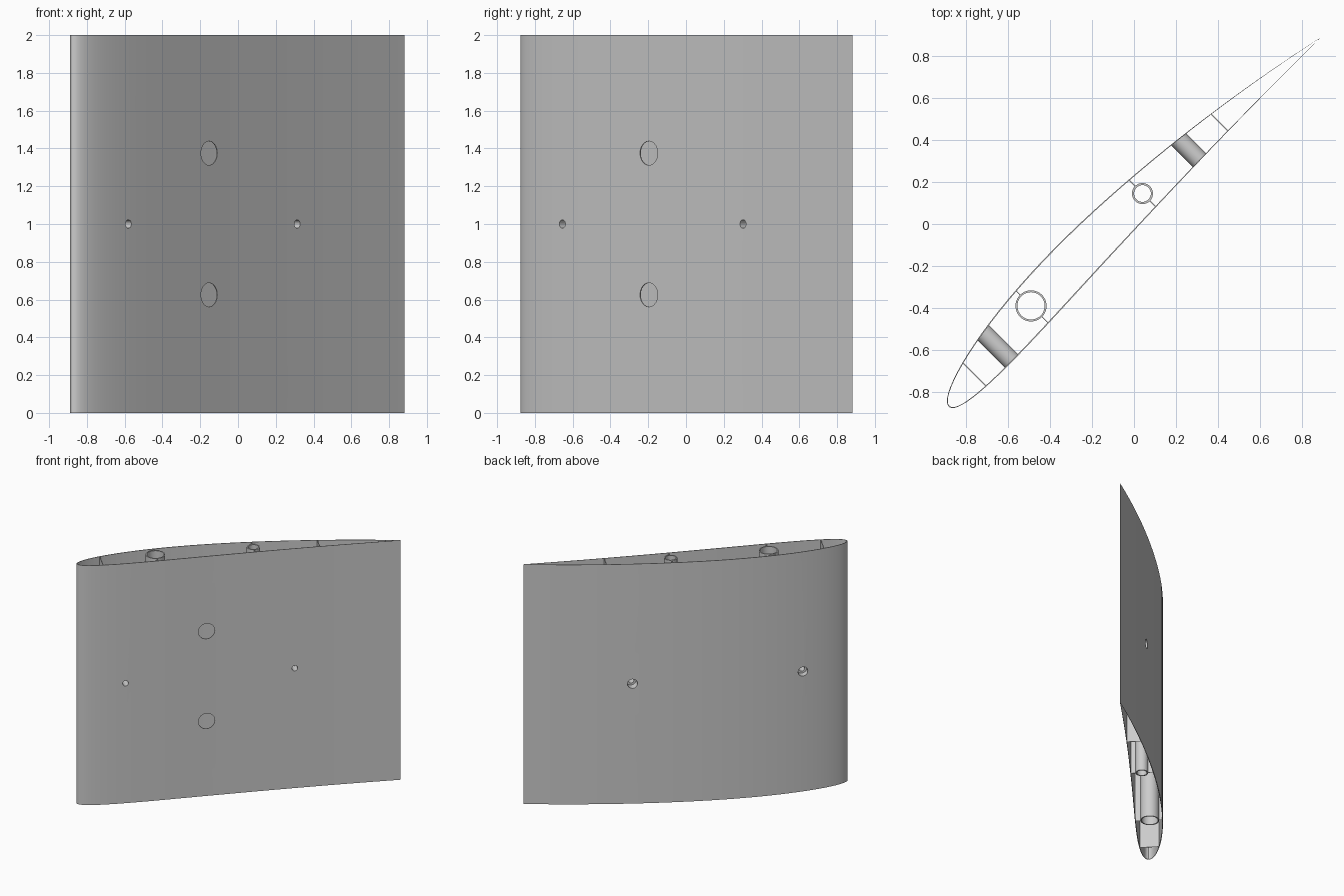
import bpy, bmesh
from math import sin, cos, pi, atan, sqrt
from mathutils import Matrix, Vector

cube = bpy.data.objects.get("Cube")
if cube:
    bpy.data.objects.remove(cube)

HEIGHT, CHORD = 2.0, 2.485
NOSE = Vector((-1.238, 0.006))
TAIL = Vector((1.247, 0.0))
TURN = Matrix.Rotation(pi / 4, 4, 'Z')   # chord lies on the diagonal

grey = bpy.data.materials.new("light grey plastic")
grey.use_nodes = True
colour = (0.6, 0.6, 0.6, 1)
grey.diffuse_color = colour
grey.node_tree.nodes["Principled BSDF"].inputs["Base Color"].default_value = colour


def foil_point(t, side, inset):
    """Cambered wing section point; inset shrinks it towards the middle."""
    x = 0.002 * inset + t * (1 - 0.005 * inset)
    m, p = 0.03, 0.45
    q = p if x < p else 1 - p
    camber = m * (1 - ((x - p) / q) ** 2)
    lean = atan(-2 * m * (x - p) / q ** 2)
    half = 0.45 * (0.2969 * sqrt(t) - 0.126 * t - 0.3516 * t ** 2
                   + 0.2843 * t ** 3 - 0.1026 * t ** 4) * (1 - 0.05 * inset)
    along = x - side * half * sin(lean)
    across = camber + side * half * cos(lean)
    return (NOSE.x + along * (TAIL.x - NOSE.x),
            NOSE.y * (1 - along) + across * CHORD)


def foil_loop(inset, n=44):
    ts = [(1 - cos(pi * i / n)) / 2 for i in range(n + 1)]
    return ([foil_point(t, 1, inset) for t in reversed(ts)]
            + [foil_point(t, -1, inset) for t in ts[1:]])


def make(name, bm):
    bmesh.ops.recalc_face_normals(bm, faces=bm.faces)
    mesh = bpy.data.meshes.new(name)
    bm.to_mesh(mesh)
    bm.free()
    mesh.materials.append(grey)
    obj = bpy.data.objects.new(name, mesh)
    bpy.context.collection.objects.link(obj)
    return obj


def select(obj):
    bpy.ops.object.select_all(action='DESELECT')
    obj.select_set(True)
    bpy.context.view_layer.objects.active = obj


def boolean(obj, tool, operation):
    select(obj)
    mod = obj.modifiers.new("cut", 'BOOLEAN')
    mod.object, mod.operation, mod.solver = tool, operation, 'EXACT'
    bpy.ops.object.modifier_apply(modifier=mod.name)


def remove(obj):
    bpy.data.objects.remove(obj)


def ring_tube(name, rings, matrix=Matrix()):
    """Join a closed series of equal rings into a hollow solid."""
    bm = bmesh.new()
    loops = [[bm.verts.new(matrix @ Vector(c)) for c in ring] for ring in rings]
    for a, b in zip(loops, loops[1:] + loops[:1]):
        for i in range(len(a)):
            j = (i + 1) % len(a)
            bm.faces.new((a[i], a[j], b[j], b[i]))
    return make(name, bm)


def lathe(name, profile, matrix, n=40):
    return ring_tube(name, [[(r * cos(2 * pi * i / n), r * sin(2 * pi * i / n), h)
                             for i in range(n)] for r, h in profile], matrix)


def across_axis(u, z):
    """Frame whose own z axis crosses the wing from lower to upper skin."""
    return Matrix.Translation((u, 0, z)) @ Matrix.Rotation(-pi / 2, 4, 'X')


def cut_hole(obj, u, z, r, low, high):
    bm = bmesh.new()
    bmesh.ops.create_cone(bm, cap_ends=True, segments=40, radius1=r, radius2=r,
                          depth=high - low,
                          matrix=across_axis(u, z) @ Matrix.Translation((0, 0, (low + high) / 2)))
    tool = make("hole_cutter", bm)
    tool.hide_render = True
    boolean(obj, tool, 'DIFFERENCE')
    remove(tool)


def plate(name, u, low, high):
    bm = bmesh.new()
    bmesh.ops.create_cube(bm, size=1, matrix=Matrix.Translation((u, (low + high) / 2, HEIGHT / 2))
                          @ Matrix.Diagonal((0.004, high - low, HEIGHT, 1)))
    return make(name, bm)


# Solid used to trim the inner parts to the skin
bm = bmesh.new()
base = bm.faces.new([bm.verts.new((u, v, -0.1)) for u, v in foil_loop(0.6)])
top = bmesh.ops.extrude_face_region(bm, geom=[base])
bmesh.ops.translate(bm, vec=(0, 0, HEIGHT + 0.2),
                    verts=[g for g in top["geom"] if isinstance(g, bmesh.types.BMVert)])
trimmer = make("trimmer", bm)
trimmer.hide_render = True

# Thin hollow skin
outer, inner = foil_loop(0), foil_loop(1)
skin = ring_tube("wing_skin", [[(u, v, z) for u, v in loop] for loop, z in
                               ((outer, 0), (outer, HEIGHT), (inner, HEIGHT), (inner, 0))])
parts = [skin]

# Two round openings in the lower skin
for z in (0.625, 1.375):
    cut_hole(skin, -0.247, z, 0.0635, -0.2, 0.06)

# Screw bosses with a bore and a wider recess from the upper side
BORE, RECESS, BOSS = 0.022, 0.038, 0.045
for name, u, step in (("front_screw_boss", -0.873, 0.09), ("rear_screw_boss", 0.435, 0.075)):
    boss = lathe(name, [(BOSS, -0.1), (BOSS, 0.25), (RECESS, 0.25), (RECESS, step),
                        (BORE, step), (BORE, -0.1)], across_axis(u, 1))
    boolean(boss, trimmer, 'INTERSECT')
    cut_hole(skin, u, 1, BORE, -0.2, 0.05)
    cut_hole(skin, u, 1, RECESS, 0.05, 0.3)
    parts.append(boss)

# Full spars near the nose and tail
for name, u in (("nose_spar", -1.043), ("tail_spar", 0.629)):
    spar = plate(name, u, -0.15, 0.25)
    boolean(spar, trimmer, 'INTERSECT')
    parts.append(spar)

# Spar tubes, each held by a web above and below
for name, u, v, r, wall in (("front", -0.622, 0.071, 0.074, 0.009),
                            ("rear", 0.131, 0.074, 0.05, 0.01)):
    parts.append(lathe(name + "_spar_tube", [(r, 0), (r, HEIGHT), (r - wall, HEIGHT), (r - wall, 0)],
                       Matrix.Translation((u, v, 0))))
    for place, low, high in (("lower", -0.15, v - r + 0.002), ("upper", v + r - 0.002, 0.25)):
        web = plate(f"{name}_{place}_web", u, low, high)
        boolean(web, trimmer, 'INTERSECT')
        parts.append(web)

remove(trimmer)
for part in parts:
    part.data.transform(TURN)
    select(part)
    bpy.ops.object.shade_smooth_by_angle(angle=pi / 6)
